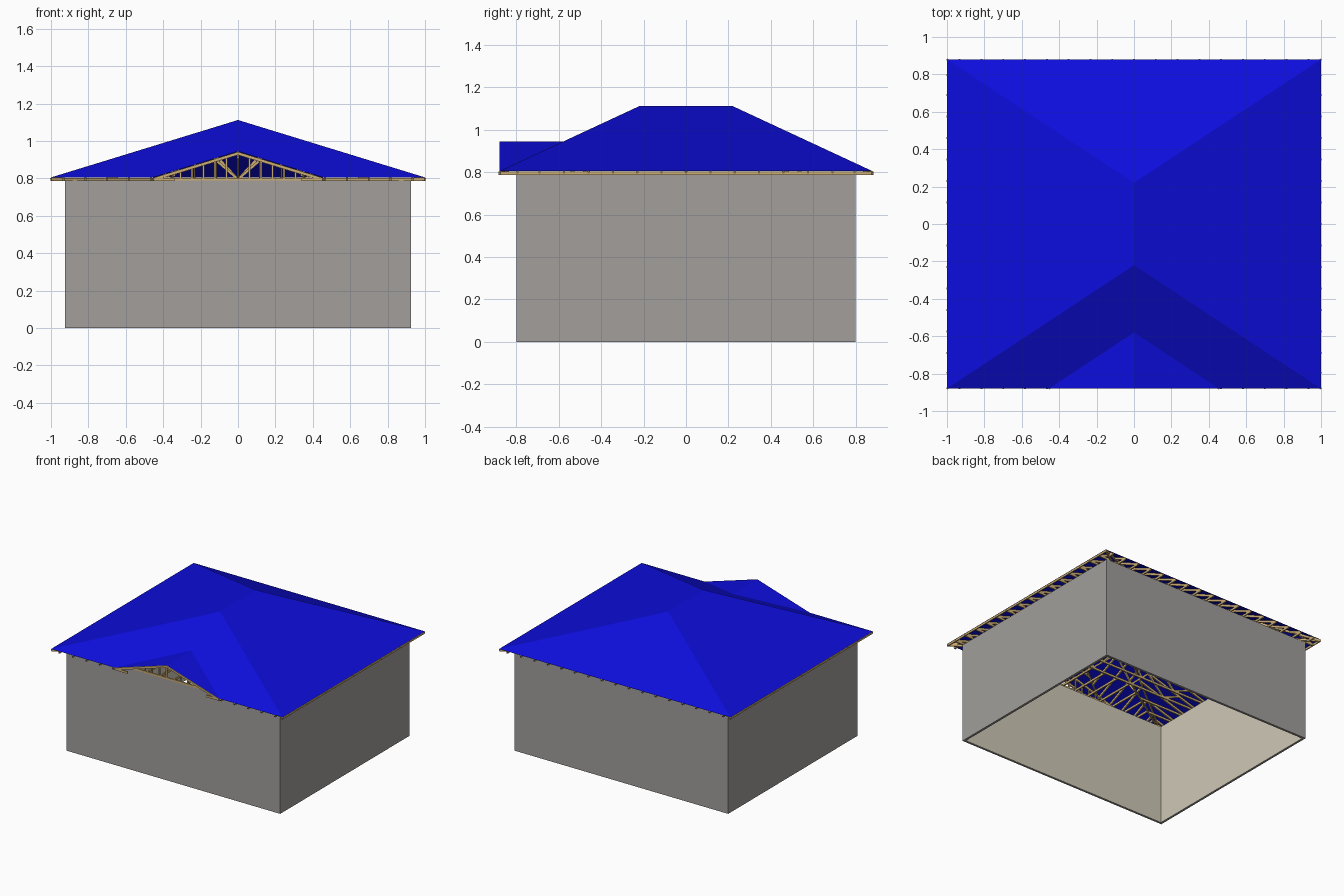
import bpy, bmesh, math
from mathutils import Vector, Matrix

if "Cube" in bpy.data.objects:
    bpy.data.objects.remove(bpy.data.objects["Cube"])


def material(name, rgb):
    m = bpy.data.materials.new(name)
    m.diffuse_color = (*rgb, 1)
    m.use_nodes = True
    m.node_tree.nodes["Principled BSDF"].inputs["Base Color"].default_value = m.diffuse_color
    return m


BLUE = material("roof blue", (0.004, 0.004, 0.72))
WOOD = material("timber tan", (0.60, 0.42, 0.18))
GREY = material("wall grey", (0.36, 0.345, 0.33))
BEIGE = material("inner wall beige", (0.62, 0.58, 0.46))

# Main dimensions
X, Y, EAVE, RIDGE, RY = 1.0, 0.88, 0.805, 1.112, 0.22
SX = (RIDGE - EAVE) / X              # slope of the long sides
SY = (RIDGE - EAVE) / (Y - RY)       # slope of the hip ends
VY = -0.58                           # where the gable ridge meets the hip
GZ = EAVE + (Y + VY) * SY            # gable ridge height
GX = (GZ - EAVE) / SX                # gable half width
WALL_X, WALL_Y, WALL_Z = 0.925, 0.80, 0.788
TIE = 0.795                          # centre height of bottom chords
STEP = 0.1165                        # truss spacing


def main_z(x, y):
    return min(EAVE + (X - abs(x)) * SX, EAVE + (Y - abs(y)) * SY, RIDGE)


def hip_x(y):
    return max(0.0, (abs(y) - RY) / (Y - RY))


def finish(name, bm, *mats):
    me = bpy.data.meshes.new(name)
    bm.to_mesh(me)
    bm.free()
    ob = bpy.data.objects.new(name, me)
    for m in mats:
        me.materials.append(m)
    bpy.context.collection.objects.link(ob)
    return ob


def beam(bm, a, b, depth=0.016, width=0.010, drop=0.0):
    """Rectangular timber from a to b, lowered by drop."""
    a, b = Vector(a), Vector(b)
    d = b - a
    if d.length < 0.015:
        return
    d_n = d.normalized()
    side = d_n.cross(Vector((0, 0, 1)))
    side = side.normalized() if side.length > 1e-4 else Vector((1, 0, 0))
    up = side.cross(d_n)
    rot = Matrix((d_n, side, up)).transposed().to_4x4()
    mid = (a + b) / 2 - Vector((0, 0, drop))
    bmesh.ops.create_cube(bm, size=1, matrix=Matrix.Translation(mid) @ rot
                          @ Matrix.Diagonal((d.length, width, depth, 1)))


def rafter(bm, a, b):
    beam(bm, a, b, drop=0.011)


# Roof sheet: hipped main roof with a small front gable
bm = bmesh.new()
roof_faces = [[(0, RY, RIDGE), (X, Y, EAVE), (-X, Y, EAVE)]]
for s in (-1, 1):
    roof_faces += [
        [(s * X, -Y, EAVE), (s * X, Y, EAVE), (0, RY, RIDGE), (0, -RY, RIDGE)],
        [(s * X, -Y, EAVE), (s * GX, -Y, EAVE), (0, VY, GZ), (0, -RY, RIDGE)],
        [(s * GX, -Y, EAVE), (0, -Y, GZ), (0, VY, GZ)]]
for f in roof_faces:
    bm.faces.new([bm.verts.new(p) for p in f])
bmesh.ops.remove_doubles(bm, verts=bm.verts, dist=1e-5)
bmesh.ops.recalc_face_normals(bm, faces=bm.faces)
if sum(f.normal.z for f in bm.faces) < 0:
    bmesh.ops.reverse_faces(bm, faces=bm.faces)
finish("roof_sheet", bm, BLUE)

# Walls: open box, grey outside and beige inside
bm = bmesh.new()
T = 0.018


def ring(inset, z):
    x, y = WALL_X - inset, WALL_Y - inset
    return [bm.verts.new((sx * x, sy * y, z))
            for sx, sy in ((-1, -1), (1, -1), (1, 1), (-1, 1))]


rings = [ring(0, 0), ring(0, WALL_Z), ring(T, WALL_Z), ring(T, 0)]
for k in range(4):
    lo, hi = rings[k], rings[(k + 1) % 4]
    for i in range(4):
        j = (i + 1) % 4
        f = bm.faces.new((lo[i], lo[j], hi[j], hi[i]))
        f.material_index = 1 if k == 2 else 0
bmesh.ops.recalc_face_normals(bm, faces=bm.faces)
finish("walls", bm, GREY, BEIGE)

# Trusses spanning left to right, flat-topped toward the hips
bm = bmesh.new()
for k in range(-4, 5):
    y = k * 0.115
    h = hip_x(y)
    beam(bm, (-X + 0.006, y, TIE), (X - 0.006, y, TIE))
    if h > 0.02:
        beam(bm, (-h, y, main_z(h, y)), (h, y, main_z(h, y)), drop=0.012)
    for s in (-1, 1):
        rafter(bm, (s * X, y, EAVE), (s * h, y, main_z(h, y)))
        # zigzag webs between bottom and top chords
        nodes = [0.80, 0.66, 0.52, 0.36, 0.22, 0.0]
        for i in range(5):
            a, b = nodes[i], nodes[i + 1]
            za = TIE if i % 2 else main_z(a, y) - 0.015
            zb = main_z(b, y) - 0.015 if i % 2 else TIE
            beam(bm, (s * a, y, za), (s * b, y, zb), depth=0.014)
    if k == 0 or abs(k) == 4:
        beam(bm, (0, y, TIE), (0, y, main_z(0, y) - 0.015))
finish("main_trusses", bm, WOOD)

# Hip rafters and jack frames that fill the hip ends
bm = bmesh.new()
GIRD = 0.46
for sy in (-1, 1):
    for s in (-1, 1):
        rafter(bm, (s * X, sy * Y, EAVE),
               (s * hip_x(GIRD), sy * GIRD, main_z(0, GIRD)))
        beam(bm, (s * (X - 0.01), sy * (Y - 0.01), TIE),
             (s * hip_x(GIRD), sy * GIRD, TIE))
        for y in (0.575, 0.69, 0.795):          # side jacks
            h = hip_x(y)
            rafter(bm, (s * X, sy * y, EAVE), (s * h, sy * y, main_z(h, y)))
            beam(bm, (s * (X - 0.006), sy * y, TIE), (s * h, sy * y, TIE))
    for k in range(-8, 9):                      # end jacks
        x = k * STEP
        y0 = max(GIRD, RY + (Y - RY) * abs(x))
        y1 = Y
        if sy < 0 and abs(x) < GX:
            y1 = -VY + (Y + VY) * abs(x) / GX
        rafter(bm, (x, sy * y1, main_z(x, y1)), (x, sy * y0, main_z(x, y0)))
        tail = WALL_Y if y1 < Y else Y - 0.006
        beam(bm, (x, sy * tail, TIE), (x, sy * y0, TIE))
        if y0 < 0.6:
            beam(bm, (x, sy * y0, TIE), (x, sy * 0.62, main_z(x, 0.62) - 0.015),
                 depth=0.014)
finish("hip_jacks", bm, WOOD)

# Gable framing: barge rafters, studded end truss and valley truss
bm = bmesh.new()
for s in (-1, 1):
    for y in (-Y + 0.005, -WALL_Y + 0.005):
        rafter(bm, (s * GX, y, EAVE), (0, y, GZ))
    vx = GX * (VY + 0.69) / (Y + VY)
    rafter(bm, (s * vx, -0.69, GZ - vx * SX), (0, -0.69, GZ))
    rafter(bm, (s * GX, -Y, EAVE), (0, VY, GZ))                 # valley
    beam(bm, (s * GX, -Y + 0.005, TIE), (s * 0.34, -Y + 0.005, TIE))
    for k in range(1, 6):
        x = s * k * 0.0615
        beam(bm, (x, -WALL_Y + 0.005, TIE),
             (x, -WALL_Y + 0.005, GZ - abs(x) * SX - 0.015), depth=0.008)
beam(bm, (-GX, -WALL_Y + 0.005, TIE), (GX, -WALL_Y + 0.005, TIE))
beam(bm, (0, -Y, GZ), (0, VY, GZ), drop=0.012)
finish("gable_frame", bm, WOOD)

# Eave boards along the two long sides, in truss-spaced lengths
bm = bmesh.new()
for s in (-1, 1):
    ys = [-Y] + [k * 0.115 for k in range(-6, 7)] + [Y]
    for a, b in zip(ys, ys[1:]):
        beam(bm, (s * (X - 0.004), a + 0.001, TIE), (s * (X - 0.004), b - 0.001, TIE),
             depth=0.016, width=0.007)
finish("eave_boards", bm, WOOD)
